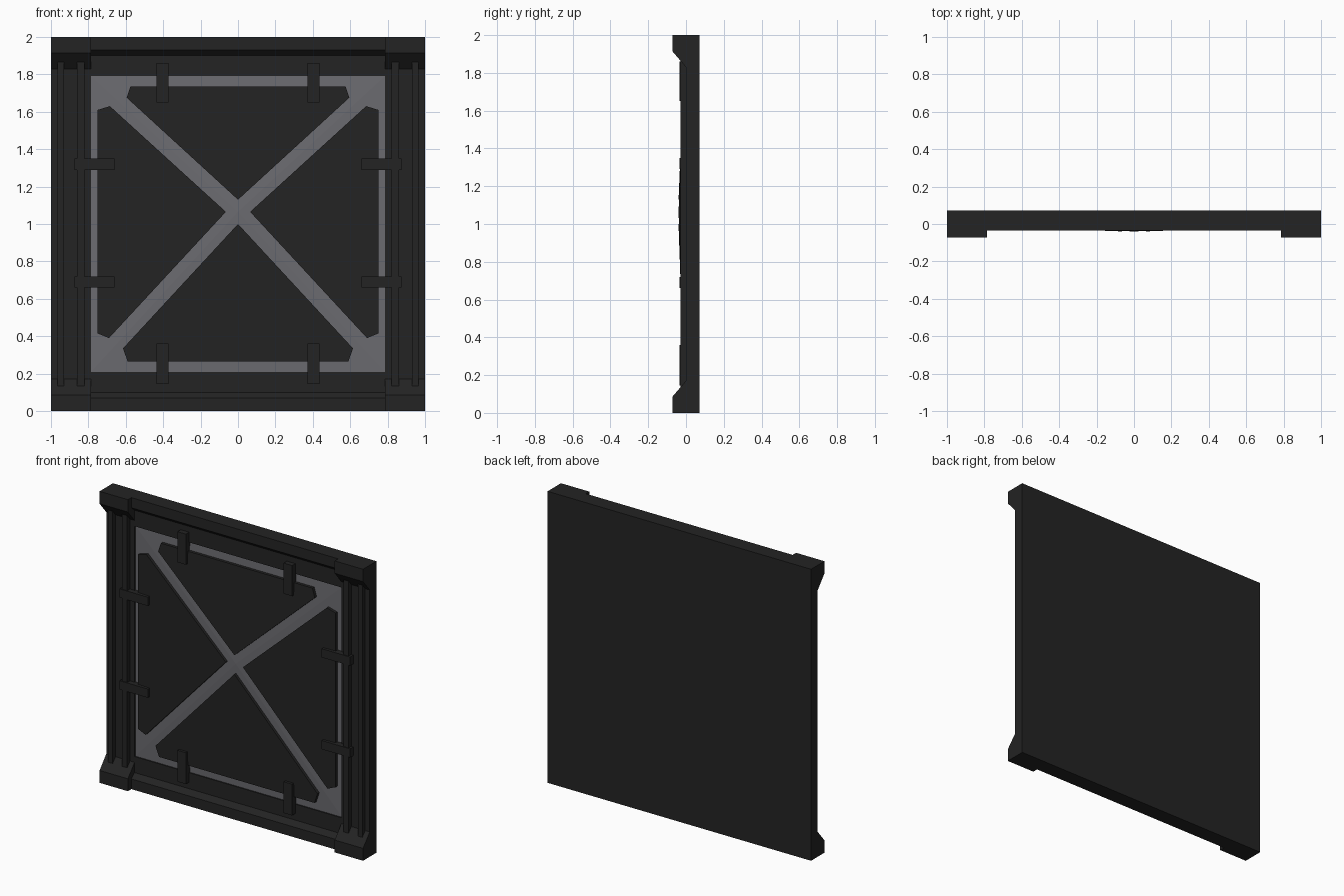
import bpy, bmesh
from mathutils import Vector

if "Cube" in bpy.data.objects:
    bpy.data.objects.remove(bpy.data.objects["Cube"])


def material(name, rgb):
    m = bpy.data.materials.new(name)
    m.diffuse_color = (*rgb, 1)
    m.use_nodes = True
    m.node_tree.nodes["Principled BSDF"].inputs["Base Color"].default_value = m.diffuse_color
    return m


DARK = material("dark_metal", (0.017, 0.017, 0.017))
GREY = material("grey_inlay", (0.15, 0.148, 0.162))
BACK, CAP, LIP, BASE, SLAB = 0.0725, -0.0725, -0.035, 0.0, 0.012
IN_X, IN_LO, IN_HI, MID_Z = 0.785, 0.21, 1.79, 1.065


def prism(name, bottom, top, mat=DARK):
    """Solid between two matching outlines."""
    bm = bmesh.new()
    a = [bm.verts.new(p) for p in bottom]
    b = [bm.verts.new(p) for p in top]
    bm.faces.new(a)
    bm.faces.new(b)
    for i in range(len(a)):
        j = (i + 1) % len(a)
        bm.faces.new((a[i], a[j], b[j], b[i]))
    bmesh.ops.recalc_face_normals(bm, faces=bm.faces)
    me = bpy.data.meshes.new(name)
    bm.to_mesh(me)
    bm.free()
    me.materials.append(mat)
    ob = bpy.data.objects.new(name, me)
    bpy.context.collection.objects.link(ob)
    return ob


def box(name, x0, x1, y0, y1, z0, z1):
    outline = [(x0, y0), (x1, y0), (x1, y1), (x0, y1)]
    return prism(name, [(x, y, z0) for x, y in outline], [(x, y, z1) for x, y in outline])


def extrude_x(name, profile, x0, x1):
    return prism(name, [(x0, y, z) for y, z in profile], [(x1, y, z) for y, z in profile])


# Backing slab
box("backing_slab", -1, 1, SLAB, BACK, 0, 2)

# Lipped beams and corner caps, bottom then mirrored to the top
beam = [(0.03, 0), (LIP, 0), (LIP, 0.07), (BASE, 0.1), (BASE, IN_LO), (0.03, IN_LO)]
cap = [(0.03, 0), (CAP, 0), (CAP, 0.085), (BASE, 0.17), (0.03, 0.17)]
for end, flip in (("bottom", False), ("top", True)):
    def at_end(profile):
        return [(y, 2 - z if flip else z) for y, z in profile]
    extrude_x(end + "_beam", at_end(beam), -IN_X, IN_X)
    for s in (-1, 1):
        extrude_x(end + "_corner_cap", at_end(cap), s * IN_X, s)

# Side columns with two raised ribs each
column = [(IN_X, 0.03), (IN_X, BASE), (0.82, BASE), (0.82, -0.03), (0.86, -0.03), (0.86, BASE),
          (0.93, BASE), (0.93, -0.03), (0.965, -0.03), (0.965, BASE), (1, BASE), (1, 0.03)]
for s in (-1, 1):
    prism("ribbed_column", [(s * x, y, 0.06) for x, y in column],
          [(s * x, y, 1.94) for x, y in column])


def pyramid_y(x, z, rim, apex):
    """Depth of a shallow pyramid spanning the inner opening."""
    dz = (z - MID_Z) / (IN_HI - MID_Z) if z > MID_Z else (MID_Z - z) / (MID_Z - IN_LO)
    return apex + (rim - apex) * max(abs(x) / IN_X, dz)


# Grey inlay, a shallow pyramid whose ridges follow the cross
corners = [(-IN_X, IN_LO), (IN_X, IN_LO), (IN_X, IN_HI), (-IN_X, IN_HI)]
inlay = prism("grey_inlay", [(x, 0.03, z) for x, z in corners],
              [(x, 0.008, z) for x, z in corners], GREY)
bm = bmesh.new()
bm.from_mesh(inlay.data)
bm.faces.ensure_lookup_table()
front = min(bm.faces, key=lambda f: f.calc_center_median().y)
poked = bmesh.ops.poke(bm, faces=[front])["verts"][0]
poked.co = Vector((0, -0.024, MID_Z))
bm.to_mesh(inlay.data)
bm.free()

# Four raised triangular plates
right = [(0.75, 1.61), (0.685, 1.63), (0.065, MID_Z), (0.69, 0.39), (0.75, 0.415)]
plates = {
    "top_plate": [(-0.575, 1.735), (0.575, 1.735), (0.595, 1.675), (0, 1.13), (-0.595, 1.675)],
    "bottom_plate": [(-0.59, 0.265), (0.59, 0.265), (0.615, 0.335), (0, 1.0), (-0.615, 0.335)],
    "right_plate": right,
    "left_plate": [(-x, z) for x, z in right],
}
for name, pts in plates.items():
    prism(name, [(x, 0.02, z) for x, z in pts],
          [(x, pyramid_y(x, z, -0.012, -0.042), z) for x, z in pts])

# Clips holding the plates to the frame
for s in (-1, 1):
    cx = s * 0.403
    box("top_clip", cx - 0.032, cx + 0.032, LIP, 0.02, 1.65, 1.86)
    box("bottom_clip", cx - 0.032, cx + 0.032, LIP, 0.02, 0.145, 0.36)
    for cz in (0.69, 1.32):
        box("side_clip", s * 0.66, s * 0.875, LIP, 0.02, cz - 0.03, cz + 0.03)
